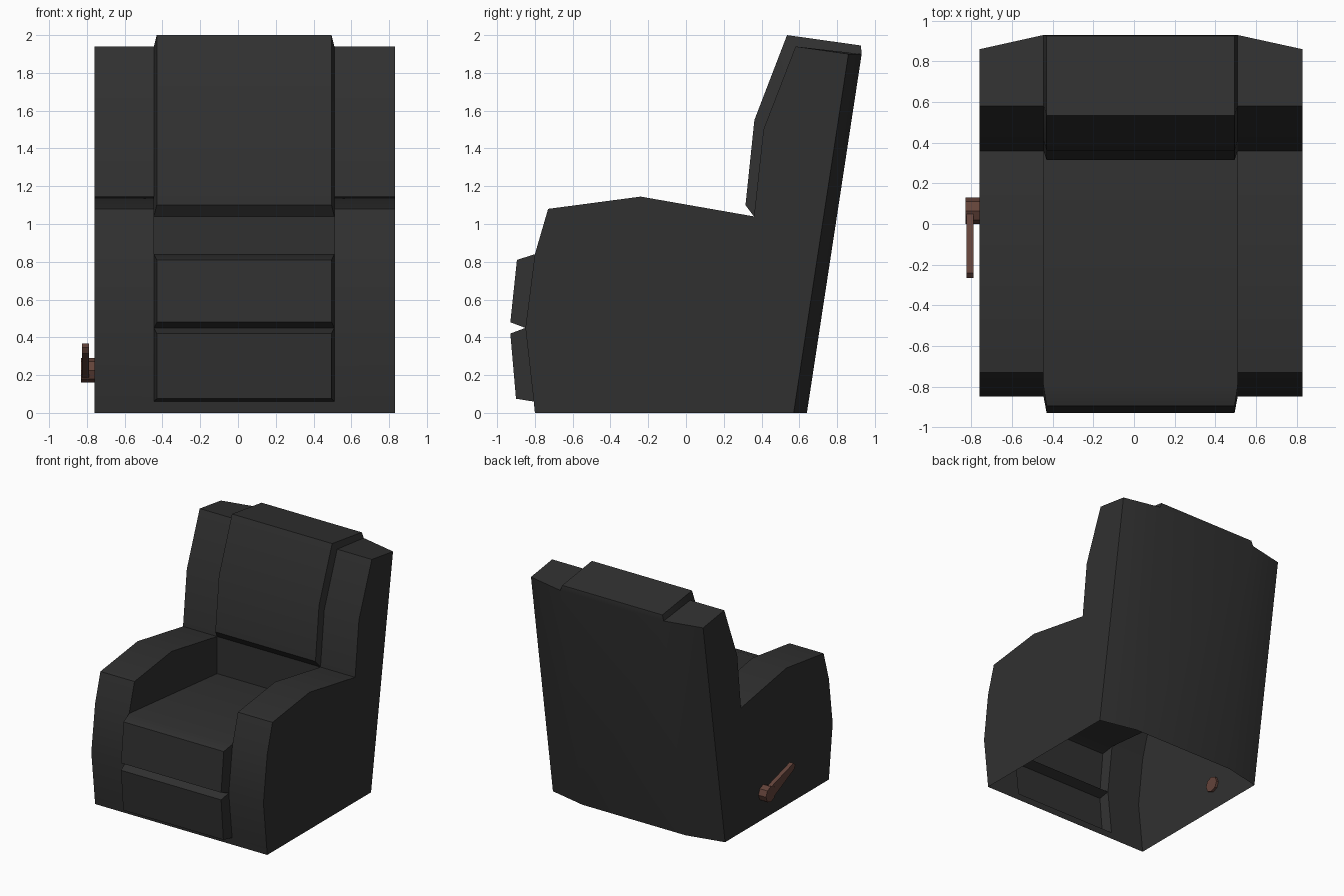
import bpy, bmesh, math
from mathutils import Matrix

if "Cube" in bpy.data.objects:
    bpy.data.objects.remove(bpy.data.objects["Cube"])


def material(name, rgb):
    m = bpy.data.materials.new(name)
    m.diffuse_color = (*rgb, 1)
    m.use_nodes = True
    m.node_tree.nodes["Principled BSDF"].inputs["Base Color"].default_value = m.diffuse_color
    return m


BLACK = material("black leather", (0.030, 0.030, 0.030))
BROWN = material("brown wood", (0.125, 0.056, 0.042))


def finish(name, bm, mat, angle):
    bmesh.ops.remove_doubles(bm, verts=bm.verts, dist=0.001)
    bmesh.ops.recalc_face_normals(bm, faces=bm.faces)
    me = bpy.data.meshes.new(name)
    bm.to_mesh(me)
    bm.free()
    me.materials.append(mat)
    ob = bpy.data.objects.new(name, me)
    bpy.context.collection.objects.link(ob)
    bpy.ops.object.select_all(action='DESELECT')
    ob.select_set(True)
    bpy.context.view_layer.objects.active = ob
    bpy.ops.object.shade_smooth_by_angle(angle=math.radians(angle))


def face(bm, pts):
    bm.faces.new([bm.verts.new(p) for p in pts])


def strip(bm, xa, pa, xb, pb):
    """Quads joining the (y, z) profile pa at xa to pb at xb."""
    for i in range(len(pa) - 1):
        face(bm, [(xa, *pa[i]), (xb, *pb[i]), (xb, *pb[i + 1]), (xa, *pa[i + 1])])


def cushion(bm, base, raised, inset=0.015):
    """Padded panel rising from the base line between the arms."""
    l, r = XI
    strip(bm, l + inset, raised, r - inset, raised)
    for b, p in ((base[0], raised[0]), (base[-1], raised[-1])):
        face(bm, [(l, *b), (r, *b), (r - inset, *p), (l + inset, *p)])
    for x, d in ((l, inset), (r, -inset)):
        if len(base) == len(raised):
            strip(bm, x, base, x + d, raised)
        

XO = (-0.76, 0.83)      # outer sides
XI = (-0.445, 0.51)     # inner sides of the arms

front = [(-0.80, 0), (-0.806, 0.06), (-0.85, 0.45), (-0.80, 0.84)]
arm_top = [(-0.73, 1.08), (-0.24, 1.145), (0.36, 1.04)]
wing = [(0.41, 1.50), (0.58, 1.94)]
back = [(0.93, 1.90), (0.64, 0)]
inner = front + arm_top + wing + back
outer = front + arm_top + wing + [(y - 0.07, z) for y, z in back]
seat_back = (0.36, 0.73)

# upholstered shell, open underneath
bm = bmesh.new()
for xo, xi in zip(XO, XI):
    strip(bm, xo, outer, xi, inner)
    face(bm, [(xo, *p) for p in outer])
    face(bm, [(xi, *p) for p in [front[3]] + arm_top + [seat_back]])
for line in (front[:2], [front[3], seat_back, arm_top[-1]], back):
    strip(bm, XI[0], line, XI[1], line)
# footrest, seat front and backrest padding
cushion(bm, front[1:3], [(-0.90, 0.075), (-0.93, 0.42)])
cushion(bm, front[2:4], [(-0.93, 0.48), (-0.895, 0.81)])
cushion(bm, [arm_top[-1]] + wing + [back[0]],
        [(0.315, 1.10), (0.362, 1.55), (0.535, 2.0), (0.926, 1.945)])
finish("recliner_body", bm, BLACK, 30)

# recline lever: bar
bm = bmesh.new()
bar = [(0.12, 0.24), (0.10, 0.17), (0.03, 0.18), (-0.25, 0.315),
       (-0.265, 0.345), (-0.24, 0.367), (0.06, 0.28)]
for x in (-0.825, -0.79):
    face(bm, [(x, *p) for p in bar])
strip(bm, -0.825, bar + bar[:1], -0.79, bar + bar[:1])
finish("lever_bar", bm, BROWN, 30)

# recline lever: pivot, reaching through the side
bm = bmesh.new()
bmesh.ops.create_cone(bm, cap_ends=True, segments=8, radius1=0.065, radius2=0.065,
                      depth=0.09,
                      matrix=Matrix.Translation((-0.785, 0.065, 0.225))
                      @ Matrix.Rotation(math.pi / 2, 4, 'Y'))
finish("lever_pivot", bm, BROWN, 30)
